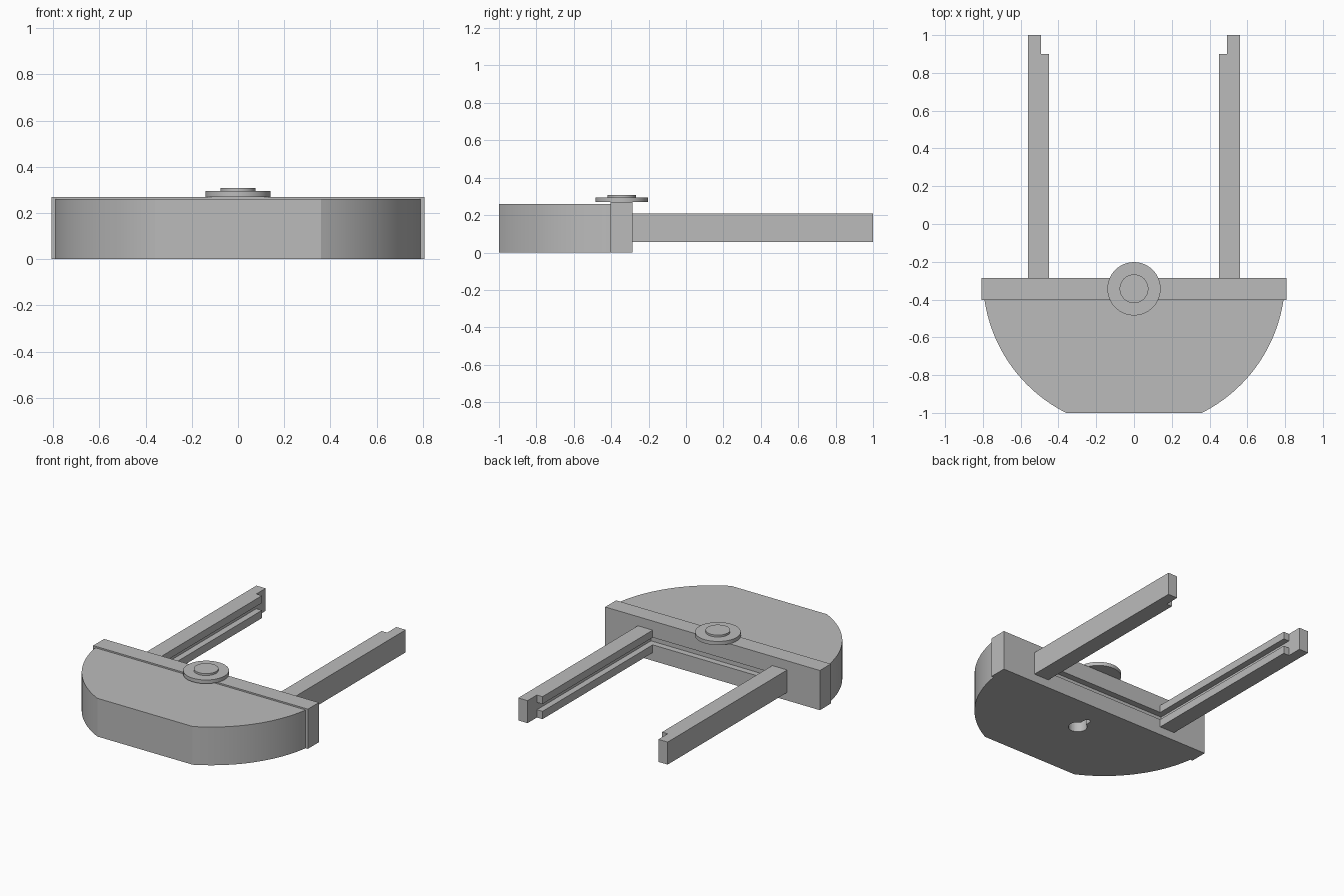
import bpy, bmesh, math

# Remove the default cube
cube = bpy.data.objects.get("Cube")
if cube:
    bpy.data.objects.remove(cube, do_unlink=True)

grey = bpy.data.materials.new("plain grey")
grey.use_nodes = True
COLOUR = (0.5, 0.5, 0.5, 1)
grey.diffuse_color = COLOUR
grey.node_tree.nodes["Principled BSDF"].inputs["Base Color"].default_value = COLOUR


def prism(name, outline, z0, z1, cutter=False):
    """Extrude a counter-clockwise xy outline from z0 to z1."""
    bm = bmesh.new()
    base = bm.faces.new([bm.verts.new((x, y, z0)) for x, y in outline])
    top = bmesh.ops.extrude_face_region(bm, geom=[base])["geom"]
    bmesh.ops.translate(bm, vec=(0, 0, z1 - z0),
                        verts=[v for v in top if isinstance(v, bmesh.types.BMVert)])
    bmesh.ops.recalc_face_normals(bm, faces=bm.faces)
    mesh = bpy.data.meshes.new(name)
    bm.to_mesh(mesh)
    bm.free()
    mesh.materials.append(grey)
    obj = bpy.data.objects.new(name, mesh)
    bpy.context.collection.objects.link(obj)
    if cutter:
        obj.hide_render = True
        obj.hide_viewport = True
        obj.display_type = 'WIRE'
    return obj


def rect(x0, x1, y0, y1):
    return [(x0, y0), (x1, y0), (x1, y1), (x0, y1)]


def arc(cx, cy, r, start, end, steps):
    angles = [start + (end - start) * i / steps for i in range(steps + 1)]
    return [(cx + r * math.cos(a), cy + r * math.sin(a)) for a in angles]


def circle(cx, cy, r, steps=64):
    return arc(cx, cy, r, 0, math.tau, steps)[:-1]


def cut(obj, *cutters):
    for c in cutters:
        mod = obj.modifiers.new("cut " + c.name, 'BOOLEAN')
        mod.operation = 'DIFFERENCE'
        mod.solver = 'EXACT'
        mod.object = c


def smooth(obj):
    bpy.ops.object.select_all(action='DESELECT')
    obj.select_set(True)
    bpy.context.view_layer.objects.active = obj
    bpy.ops.object.shade_smooth_by_angle(angle=math.radians(25))


BACK, SEAM = -0.285, -0.403      # rear and front of the crossbar
RADIUS, FRONT = 0.8, -1.0        # curved body

# Half-round body with a flat front
a_front = math.asin((FRONT - BACK) / RADIUS)
a_seam = math.asin((SEAM - BACK) / RADIUS)
right_side = arc(0, BACK, RADIUS, a_front, a_seam, 32)
left_side = [(-x, y) for x, y in reversed(right_side)]
body = prism("body", right_side + left_side, 0, 0.26)

# Keyhole in the underside
a = math.asin(0.02 / 0.058)
hole = arc(0, -0.54, 0.058, math.pi / 2 + a, math.pi * 2.5 - a, 40)
slot_end = arc(0, -0.45, 0.02, 0, math.pi, 12)
keyhole = prism("keyhole_cutter", hole + slot_end, -0.05, 0.1, cutter=True)
cut(body, keyhole)
smooth(body)

# Crossbar and arms share one board groove; the arm tips are notched
groove = prism("groove_cutter", rect(-0.492, 0.492, BACK - 0.042, 1.1), 0.108, 0.158, cutter=True)
notch = prism("notch_cutter", rect(-0.492, 0.492, 0.9, 1.1), -0.1, 0.4, cutter=True)

crossbar = prism("crossbar", rect(-0.808, 0.808, SEAM, BACK), 0, 0.27)
cut(crossbar, groove)

for side, x0, x1 in (("left", 0.45, 0.562), ("right", -0.562, -0.45)):
    arm = prism(side + "_arm", rect(x0, x1, BACK, 1.0), 0.055, 0.208)
    cut(arm, groove, notch)

# Round knob on top of the crossbar
for name, r, z0, z1 in (("knob_disc", 0.141, 0.27, 0.295), ("knob_cap", 0.076, 0.295, 0.308)):
    smooth(prism(name, circle(0, -0.343, r), z0, z1))
